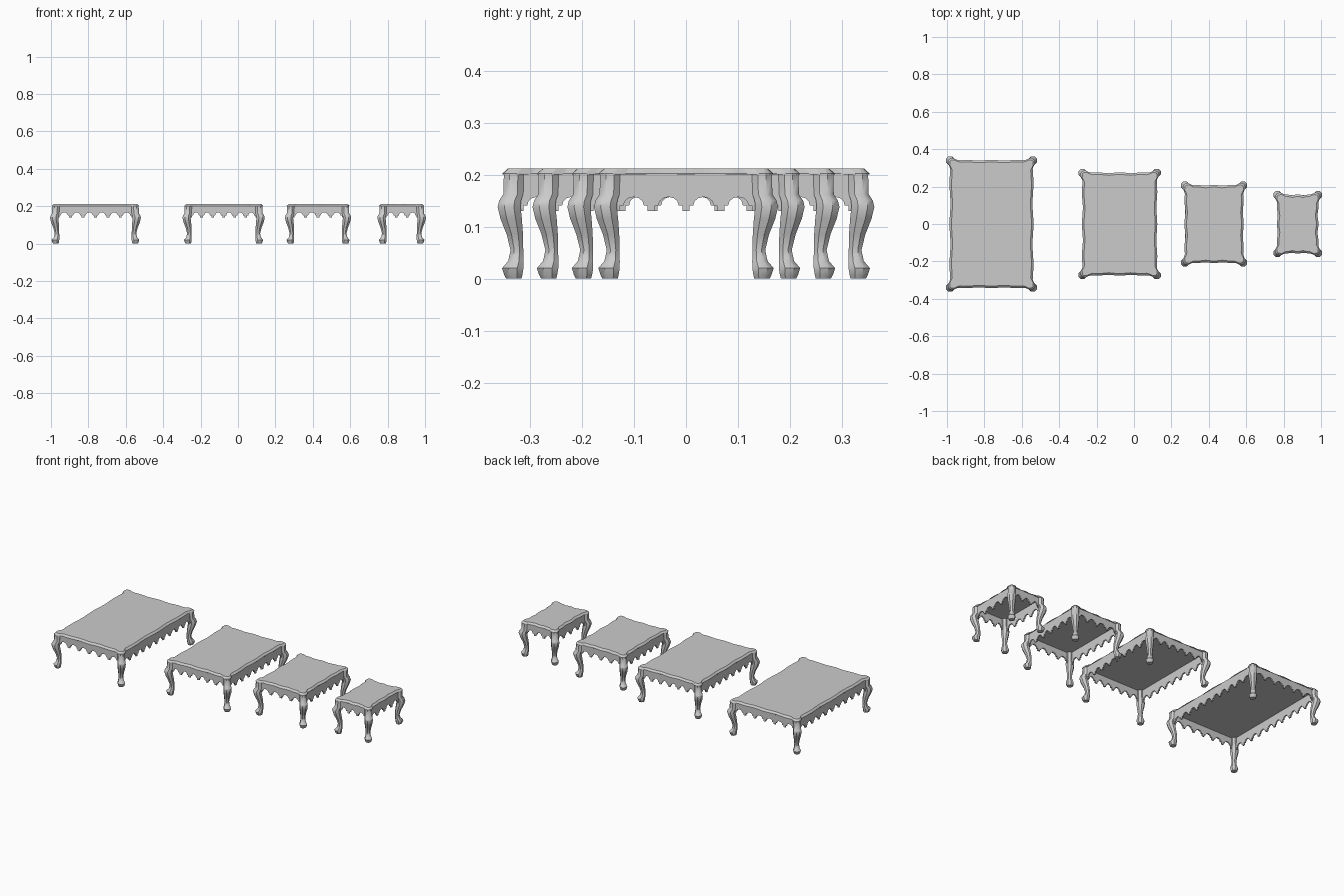
import bpy, bmesh, math
from mathutils import Vector

cube = bpy.data.objects.get("Cube")
if cube:
    bpy.data.objects.remove(cube, do_unlink=True)

grey = bpy.data.materials.new("plain_grey")
grey.use_nodes = True
grey.diffuse_color = (0.6, 0.6, 0.6, 1)
grey.node_tree.nodes["Principled BSDF"].inputs["Base Color"].default_value = grey.diffuse_color

RIM_Z, TOP_Z = 0.2, 0.212
LEG_IN = 0.026   # leg centre inside the outer edge


def finish(bm, name, angle=None):
    bmesh.ops.recalc_face_normals(bm, faces=bm.faces)
    mesh = bpy.data.meshes.new(name)
    bm.to_mesh(mesh)
    bm.free()
    mesh.materials.append(grey)
    obj = bpy.data.objects.new(name, mesh)
    bpy.context.collection.objects.link(obj)
    if angle:
        bpy.ops.object.select_all(action="DESELECT")
        obj.select_set(True)
        bpy.context.view_layer.objects.active = obj
        bpy.ops.object.shade_smooth_by_angle(angle=math.radians(angle))
    return obj


def loft(bm, rings):
    loops = [[bm.verts.new(p) for p in ring] for ring in rings]
    n = len(loops[0])
    for a, b in zip(loops, loops[1:]):
        for i in range(n):
            bm.faces.new((a[i], a[(i + 1) % n], b[(i + 1) % n], b[i]))
    bm.faces.new(loops[0])
    bm.faces.new(loops[-1])


def outline(hx, hy, inset, z):
    """Wavy table edge with rounded ears at the corners."""
    pts = []
    ear, depth, steps = 0.028, 0.012, 24
    for k in range(4):
        a = k * math.pi / 2
        along, out = (hy, hx) if k % 2 == 0 else (hx, hy)
        half = along - ear
        for i in range(steps + 1):
            t = -1 + 2 * i / steps
            s = t * half
            dip = min(1, (half - abs(s)) / 0.03)
            dip = dip * dip * (3 - 2 * dip)
            wave = 0.0025 * math.cos(t * math.pi * 3) * dip
            r = out - depth * dip + wave - inset
            s *= (along - inset) / along
            pts.append((r * math.cos(a) - s * math.sin(a),
                        r * math.sin(a) + s * math.cos(a), z))
        # round ear leading to the next side
        nxt = hy if k % 2 == 0 else hx
        for f in (0.25, 0.5, 0.75):
            c = f * math.pi / 2
            r = out - ear + (ear - inset) * math.cos(c)
            s = along - ear + (ear - inset) * math.sin(c)
            pts.append((r * math.cos(a) - s * math.sin(a),
                        r * math.sin(a) + s * math.cos(a), z))
    return pts


def table_top(name, cx, hx, hy):
    bm = bmesh.new()
    loft(bm, [outline(hx, hy, 0.004, RIM_Z), outline(hx, hy, 0.004, RIM_Z + 0.002),
              outline(hx, hy, 0.015, TOP_Z)])
    finish(bm, name).location.x = cx


# height, shift along the outward diagonal, radius
LEG = [(0, 0.0, 0.015), (0.008, 0.001, 0.018), (0.02, 0.002, 0.021),
       (0.034, -0.004, 0.015), (0.055, -0.006, 0.0125), (0.085, -0.002, 0.016),
       (0.115, 0.005, 0.021), (0.138, 0.009, 0.0225), (0.15, 0.007, 0.0215),
       (0.162, 0.001, 0.0195), (0.2, 0.0, 0.0195)]


def leg(name, x, y, sx, sy):
    bm = bmesh.new()
    rings = []
    for z, shift, r in LEG:
        ring = []
        for i in range(8):
            a = math.pi / 8 + i * math.pi / 4
            ring.append((x + sx * shift + r * 1.06 * math.cos(a),
                         y + sy * shift + r * 1.06 * math.sin(a), z))
        rings.append(ring)
    loft(bm, rings)
    finish(bm, name, 40)


def apron(name, centre, along, half, low, arches):
    """Thin board whose lower edge has arches between small square teeth."""
    width = 2 * half / arches
    tooth = 0.007
    lower = []
    for k in range(arches):
        x0 = -half + k * width
        lower += [(x0, low), (x0 + tooth, low), (x0 + tooth, low + 0.011)]
        for i in range(7):
            c = math.pi * i / 6
            lower.append((x0 + width / 2 - (width / 2 - 0.014) * math.cos(c),
                          low + 0.011 + 0.016 * math.sin(c)))
        lower += [(x0 + width - tooth, low + 0.011), (x0 + width - tooth, low)]
    lower.append((half, low))
    bm = bmesh.new()
    u = Vector(along)
    normal = Vector((-u.y, u.x, 0)) * 0.004
    base = Vector(centre)
    sides = []
    for d in (-1, 1):
        sides.append([(bm.verts.new(base + u * s + normal * d + Vector((0, 0, z))),
                       bm.verts.new(base + u * s + normal * d + Vector((0, 0, RIM_Z))))
                      for s, z in lower])
    for side in sides:
        for (a, b), (c, d) in zip(side, side[1:]):
            if (a.co - c.co).xy.length > 1e-5:
                bm.faces.new((a, c, d, b))
    for i in range(len(lower) - 1):
        bm.faces.new((sides[0][i][0], sides[0][i + 1][0], sides[1][i + 1][0], sides[1][i][0]))
    finish(bm, name)


# name, centre x, half width, half depth
TABLES = [("large", -0.762, 0.238, 0.357), ("medium", -0.077, 0.215, 0.29),
          ("small", 0.428, 0.172, 0.223), ("side", 0.875, 0.125, 0.172)]

for size, cx, hx, hy in TABLES:
    table_top(size + "_table_top", cx, hx, hy)
    lx, ly = hx - LEG_IN, hy - LEG_IN
    for sx, side in ((-1, "right"), (1, "left")):
        for sy, end in ((-1, "front"), (1, "back")):
            leg(f"{size}_{end}_{side}_leg", cx + sx * lx, sy * ly, sx, sy)
        apron(f"{size}_{side}_apron", (cx + sx * (lx + 0.004), 0, 0), (0, 1, 0),
              ly - 0.012, 0.13, max(4, round(ly / 0.033)))
    for sy, end in ((-1, "front"), (1, "back")):
        apron(f"{size}_{end}_apron", (cx, sy * (ly + 0.004), 0), (1, 0, 0),
              lx - 0.012, 0.14, max(3, round(lx / 0.033)))
